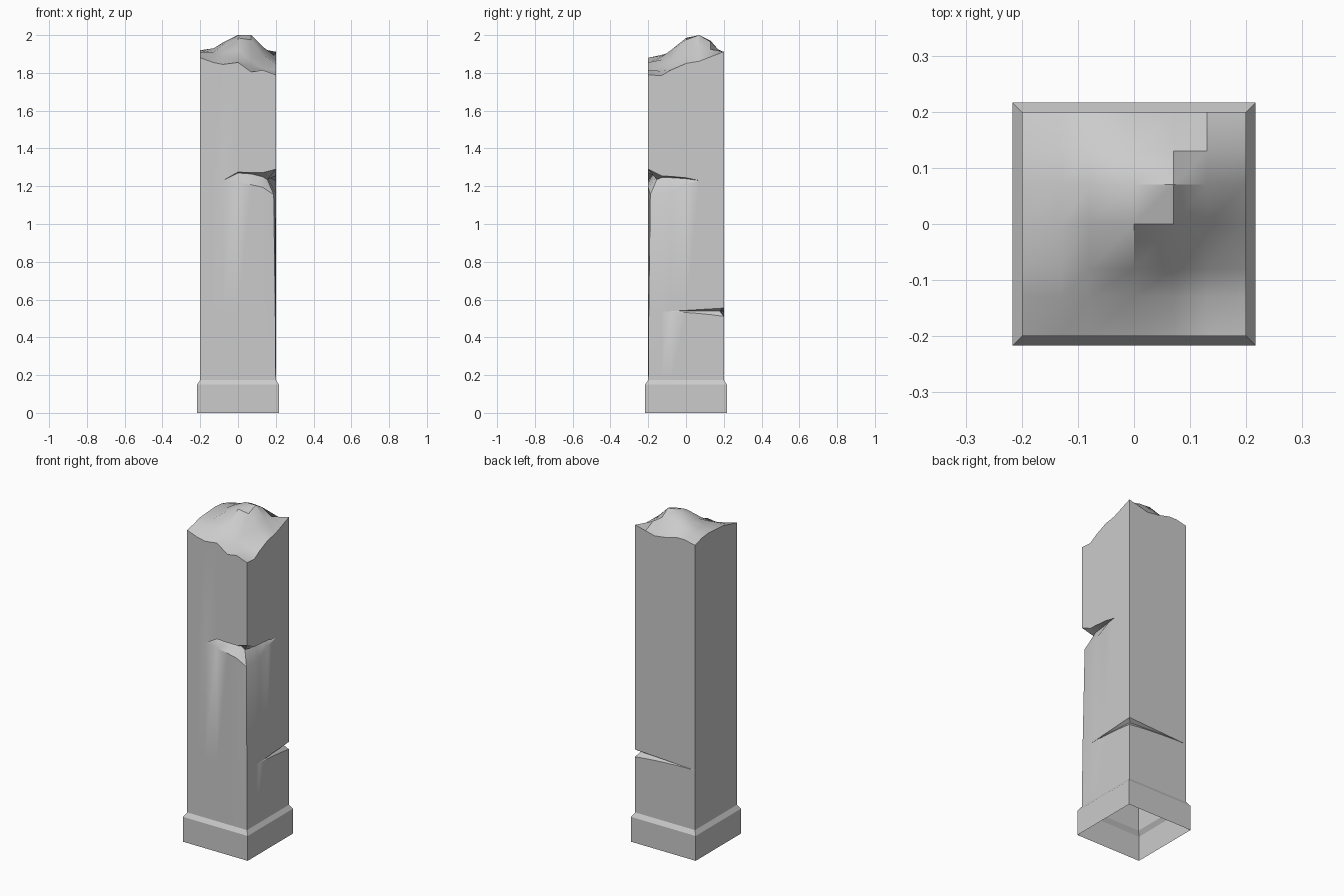
import bpy, bmesh, math

if "Cube" in bpy.data.objects:
    bpy.data.objects.remove(bpy.data.objects["Cube"])

G = [-.2, -.13, -.08, 0, .07, .13, .2]      # grid lines shared by walls and top
N = len(G) - 1
# perimeter grid indices, counter-clockwise from the front left corner
RIM = ([(i, 0) for i in range(N)] + [(N, j) for j in range(N)] +
       [(i, N) for i in range(N, 0, -1)] + [(0, j) for j in range(N, 0, -1)])

# broken top heights, rows from front to back
TOP = [[1.88, 1.855, 1.845, 1.855, 1.805, 1.815, 1.79],
       [1.895, 1.89, 1.885, 1.87, 1.835, 1.81, 1.785],
       [1.91, 1.91, 1.91, 1.92, 1.865, 1.825, 1.815],
       [1.915, 1.92, 1.95, 1.985, 1.975, 1.895, 1.85],
       [1.92, 1.93, 1.96, 2.0, 2.0, 1.94, 1.862],
       [1.915, 1.925, 1.945, 1.97, 1.965, 1.925, 1.885],
       [1.895, 1.91, 1.91, 1.89, 1.88, 1.895, 1.912]]

# corner notch: lower edge, upper edge, deepest line height, depth
NOTCH = {(3, 0): (1.22, 1.275, 1.27, .03), (4, 0): (1.208, 1.272, 1.265, .045),
         (5, 0): (1.195, 1.272, 1.25, .045), (6, 0): (1.155, 1.29, 1.235, .045),
         (6, 1): (1.16, 1.255, 1.245, .04), (6, 2): (1.17, 1.252, 1.245, .035),
         (6, 3): (1.21, 1.245, 1.24, .02)}


def crack(i, j):
    """Thin crack widening towards the back right corner."""
    t = 0
    if i == N:
        t = max(0, (G[j] + .13) / .33)
    elif j == N:
        t = (G[i] + .2) / .4
    return (.535 - .024 * t ** 2, .535 + .02 * t, .54 if t else .535, .022 * t)


def inset(i, j, d):
    """Perimeter point moved inward by d."""
    x = G[i] + (d if i == 0 else -d if i == N else 0)
    y = G[j] + (d if j == 0 else -d if j == N else 0)
    return x, y


def finish(bm, name):
    bmesh.ops.remove_doubles(bm, verts=bm.verts, dist=.0005)
    me = bpy.data.meshes.new(name)
    bm.to_mesh(me)
    bm.free()
    ob = bpy.data.objects.new(name, me)
    bpy.context.collection.objects.link(ob)
    bpy.ops.object.select_all(action='DESELECT')
    ob.select_set(True)
    bpy.context.view_layer.objects.active = ob
    bpy.ops.object.shade_smooth_by_angle(angle=math.radians(32))
    return ob


def loft(bm, rings):
    rows = [[bm.verts.new(p) for p in r] for r in rings]
    for a, b in zip(rows, rows[1:]):
        n = len(a)
        for k in range(n):
            bm.faces.new((a[k], a[(k + 1) % n], b[(k + 1) % n], b[k]))


# shaft walls with crack, notch and worn front right corner
rings = [[] for _ in range(8)]
for i, j in RIM:
    wear = 1 if (i, j) == (N, 0) else 0
    clo, chi, cmid, cd = crack(i, j)
    nlo, nhi, nmid, nd = NOTCH.get((i, j), (1.23, 1.23, 1.23, 0))
    w = .003 * wear
    levels = [(.175, 0), (clo, w), (cmid, cd + w), (chi, w),
              (nlo, .011 * wear), (nmid, nd), (nhi, 0), (TOP[j][i], 0)]
    for ring, (z, d) in zip(rings, levels):
        ring.append((*inset(i, j, d), z))
bm = bmesh.new()
loft(bm, rings)

# broken top surface
top = [[bm.verts.new((x, y, TOP[j][i])) for i, x in enumerate(G)] for j, y in enumerate(G)]
for j in range(N):
    for i in range(N):
        bm.faces.new((top[j][i], top[j][i + 1], top[j + 1][i + 1], top[j + 1][i]))
finish(bm, "broken_shaft")

# plinth, open underneath, with sloped upper edge
bm = bmesh.new()
loft(bm, [[(sx * h, sy * h, z) for sx, sy in ((-1, -1), (1, -1), (1, 1), (-1, 1))]
          for h, z in ((.2165, 0), (.2165, .15), (.2, .175))])
finish(bm, "plinth")
